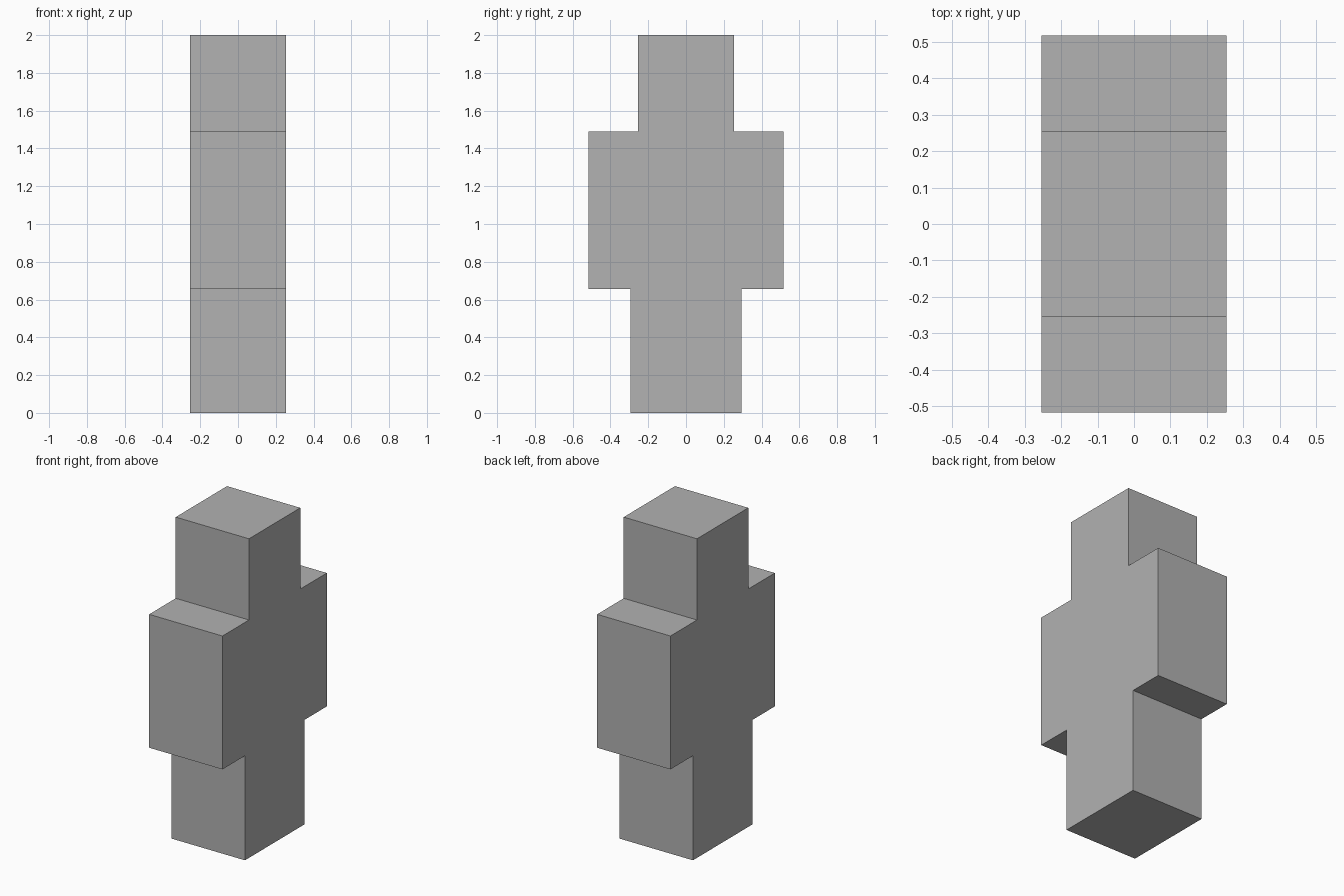
import bpy
import bmesh

cube = bpy.data.objects.get("Cube")
if cube:
    bpy.data.objects.remove(cube, do_unlink=True)

# Half widths along y for each tier, with the heights it spans
HALF_DEPTH = 0.254
TIERS = [
    (0.294, 0.0, 0.655),    # legs
    (0.517, 0.655, 1.491),  # torso and arms
    (0.254, 1.491, 2.0),    # head
]

# Plain grey
grey = bpy.data.materials.new("plain_grey")
grey.use_nodes = True
colour = (0.445, 0.445, 0.445, 1.0)
grey.diffuse_color = colour
grey.node_tree.nodes["Principled BSDF"].inputs["Base Color"].default_value = colour

# Stepped outline: up one side, then mirrored down the other
side = [(w, z) for w, low, high in TIERS for z in (low, high)]
outline = side + [(-w, z) for w, z in reversed(side)]

# Extrude the outline across x into one seamless figure
bm = bmesh.new()
profile = bm.faces.new([bm.verts.new((-HALF_DEPTH, y, z)) for y, z in outline])
result = bmesh.ops.extrude_face_region(bm, geom=[profile], use_keep_orig=True)
moved = [v for v in result["geom"] if isinstance(v, bmesh.types.BMVert)]
bmesh.ops.translate(bm, verts=moved, vec=(2 * HALF_DEPTH, 0, 0))
bmesh.ops.recalc_face_normals(bm, faces=bm.faces[:])

mesh = bpy.data.meshes.new("blocky_figure")
bm.to_mesh(mesh)
bm.free()
mesh.materials.append(grey)
figure = bpy.data.objects.new("blocky_figure", mesh)
bpy.context.collection.objects.link(figure)
